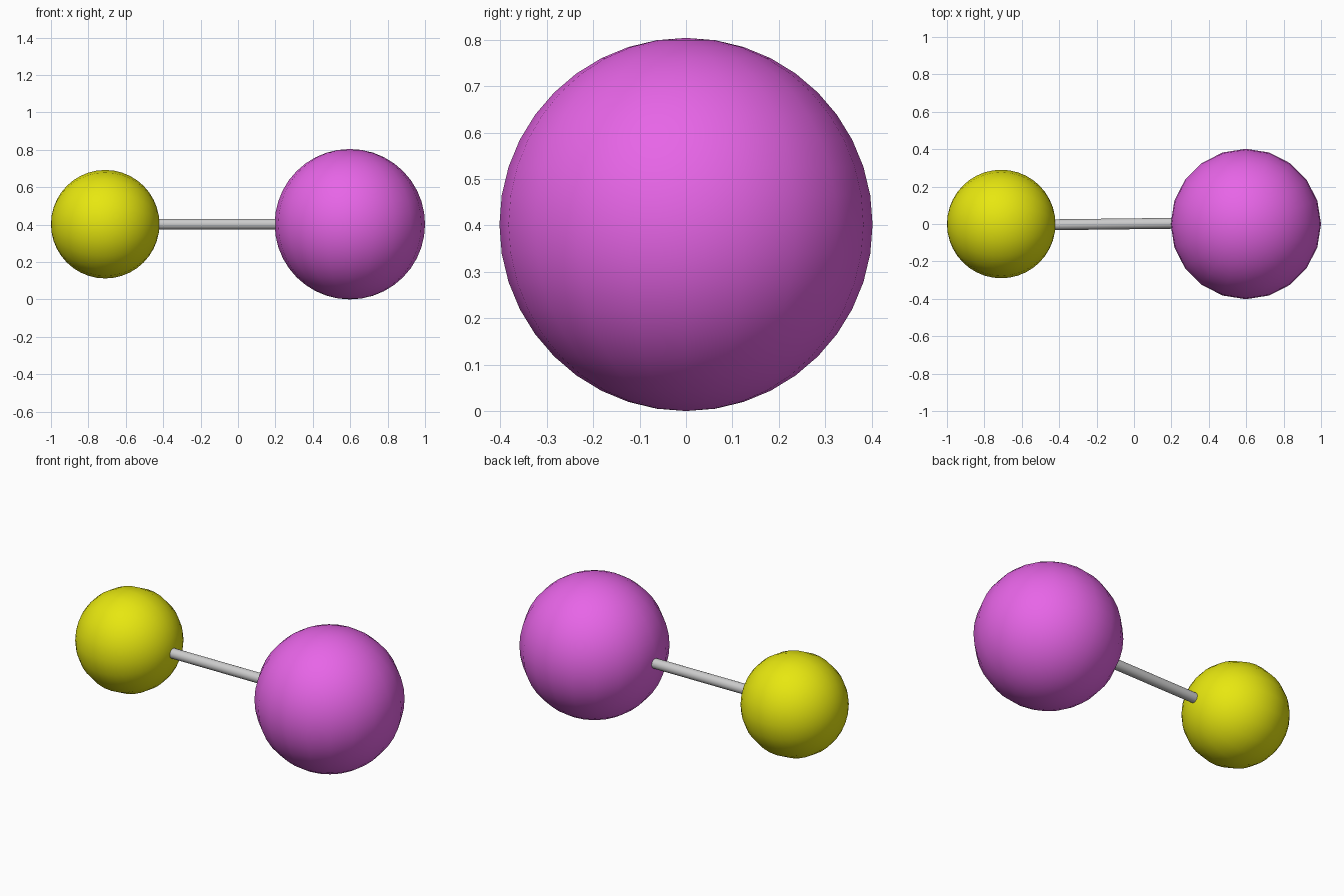
import bpy
from math import radians

if "Cube" in bpy.data.objects:
    bpy.data.objects.remove(bpy.data.objects["Cube"])

AXIS_Z = 0.402  # height of both ball centres


def material(name, rgb):
    mat = bpy.data.materials.new(name)
    mat.diffuse_color = (*rgb, 1)
    mat.use_nodes = True
    mat.node_tree.nodes["Principled BSDF"].inputs["Base Color"].default_value = mat.diffuse_color
    return mat


def ball(name, x, radius, rotation, mat):
    bpy.ops.mesh.primitive_uv_sphere_add(segments=20, ring_count=20, radius=radius,
                                         location=(x, 0, AXIS_Z), rotation=rotation)
    obj = bpy.context.object
    obj.name = name
    obj.data.materials.append(mat)
    bpy.ops.object.shade_smooth()


# Two balls: the small one has its poles along the rod
ball("large_ball", 0.598, 0.402, (0, 0, 0), material("magenta", (0.8, 0.13, 0.8)))
ball("small_ball", -0.71, 0.29, (0, radians(90), 0), material("yellow", (0.8, 0.8, 0.005)))

# Connecting rod, very slightly turned in plan
bpy.ops.mesh.primitive_cylinder_add(vertices=20, radius=0.029, depth=0.72,
                                    location=(-0.1, 0, AXIS_Z),
                                    rotation=(0, radians(90), radians(0.7)))
bpy.context.object.name = "connecting_rod"
bpy.ops.object.shade_smooth_by_angle(angle=radians(40))
